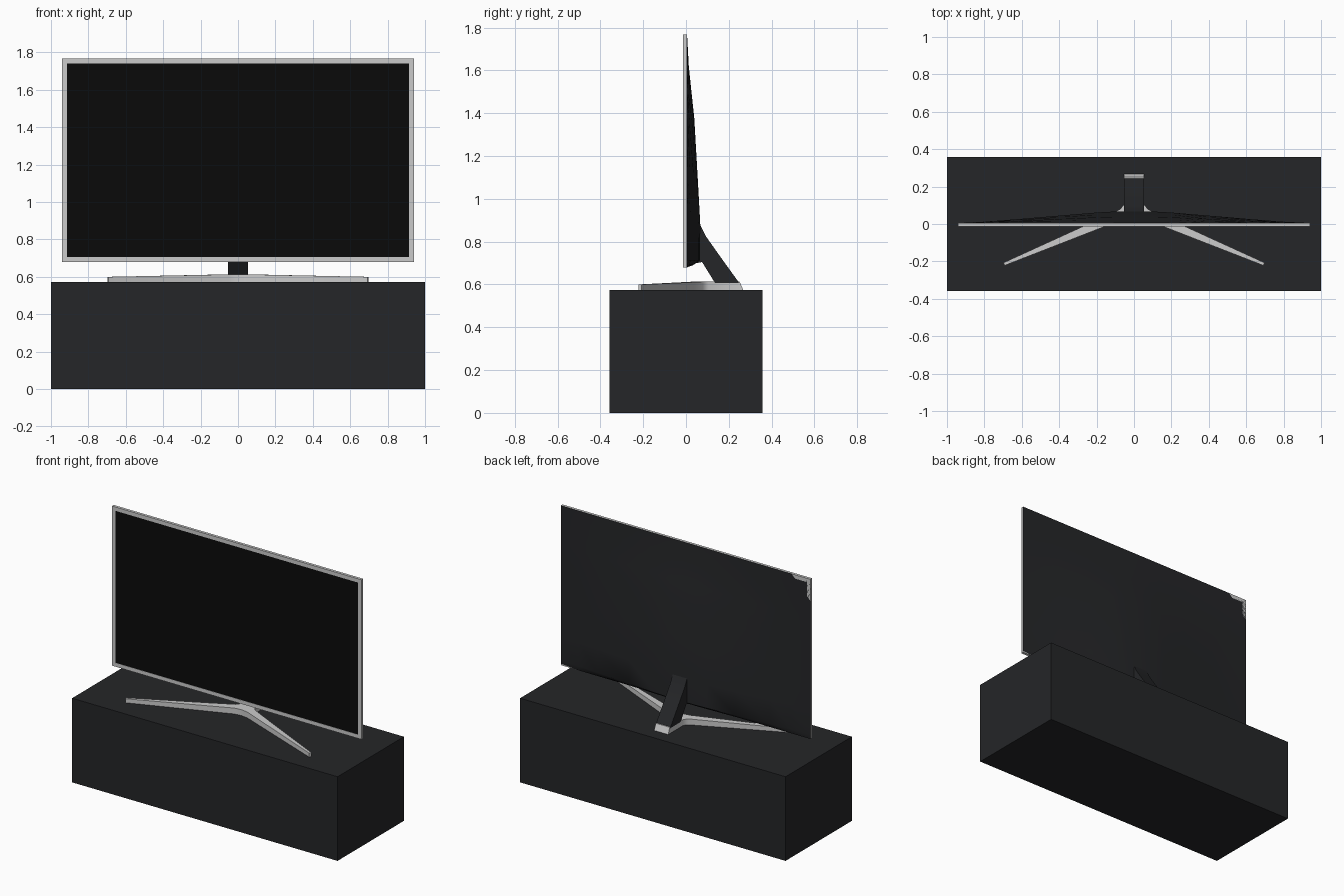
import bpy, bmesh

if "Cube" in bpy.data.objects:
    bpy.data.objects.remove(bpy.data.objects["Cube"])


def material(name, c):
    m = bpy.data.materials.new(name)
    m.diffuse_color = (*c, 1)
    m.use_nodes = True
    m.node_tree.nodes["Principled BSDF"].inputs["Base Color"].default_value = m.diffuse_color
    return m


DARK = material("dark_plastic", (0.018, 0.019, 0.021))
BLACK = material("screen_black", (0.003, 0.003, 0.003))
SILVER = material("silver", (0.65, 0.65, 0.65))


def make(name, verts, faces, mat, smooth=None):
    me = bpy.data.meshes.new(name)
    me.from_pydata(verts, [], faces)
    bm = bmesh.new()
    bm.from_mesh(me)
    bmesh.ops.recalc_face_normals(bm, faces=bm.faces)
    bm.to_mesh(me)
    bm.free()
    me.materials.append(mat)
    ob = bpy.data.objects.new(name, me)
    bpy.context.collection.objects.link(ob)
    if smooth:
        bpy.ops.object.select_all(action='DESELECT')
        bpy.context.view_layer.objects.active = ob
        ob.select_set(True)
        bpy.ops.object.shade_smooth_by_angle(angle=smooth)
    return ob


def box(name, lo, hi, mat):
    v = [(x, y, z) for x in (lo[0], hi[0]) for y in (lo[1], hi[1]) for z in (lo[2], hi[2])]
    f = [(0, 1, 3, 2), (4, 6, 7, 5), (0, 4, 5, 1), (2, 3, 7, 6), (0, 2, 6, 4), (1, 5, 7, 3)]
    return make(name, v, f, mat)


def lerp(pts, t):
    for (a, va), (b, vb) in zip(pts, pts[1:]):
        if t <= b:
            return va + (vb - va) * (t - a) / (b - a)
    return pts[-1][1]


TOP = 0.573     # cabinet top
HW, Z0, Z1 = 0.94, 0.68, 1.767
RIM, YF, YB = 0.026, -0.014, 0.005

# Cabinet
box("cabinet", (-1, -0.357, 0), (1, 0.357, TOP), DARK)

# Screen frame: four rectangular loops joined into a ring
verts = []
for inset, y in ((0, YF), (RIM, YF), (RIM, YB), (0, YB)):
    w, a, b = HW - inset, Z0 + inset, Z1 - inset
    verts += [(-w, y, a), (w, y, a), (w, y, b), (-w, y, b)]
faces = []
for k in range(4):
    n = (k + 1) % 4
    for i in range(4):
        j = (i + 1) % 4
        faces.append((k * 4 + i, k * 4 + j, n * 4 + j, n * 4 + i))
make("screen_frame", verts, faces, SILVER)
box("screen", (-HW + RIM, YF + 0.002, Z0 + RIM), (HW - RIM, YB - 0.001, Z1 - RIM), BLACK)

# Back shell: bulges towards the lower middle
across = [(0, 1), (0.1, 1), (0.2, 0.91), (0.4, 0.64), (0.65, 0.3), (0.8, 0.12), (HW, 0)]
upward = [(Z0, 0), (0.69, 0.45), (0.712, 0.97), (0.876, 1), (1.1, 0.8), (1.38, 0.54),
          (1.5, 0.33), (1.62, 0.13), (Z1, 0)]
xs = [-p[0] for p in across[:0:-1]] + [p[0] for p in across]
verts = [(x, YB + 0.062 * lerp(across, abs(x)) * f, z) for z, f in upward for x in xs]
n = len(xs)
faces = [(r * n + c, r * n + c + 1, (r + 1) * n + c + 1, (r + 1) * n + c)
         for r in range(len(upward) - 1) for c in range(n - 1)]
make("back_shell", verts, faces, DARK, 0.6)

# Neck: side profile swept across its width
side = [(0.05, 0.70), (0.075, 0.705), (0.135, 0.608), (0.248, 0.608),
        (0.16, 0.73), (0.095, 0.822), (0.08, 0.85), (0.066, 0.88), (0.05, 0.88)]
n = len(side)
verts = [(x, y, z) for x in (-0.054, 0.054) for y, z in side]
faces = [tuple(range(n)), tuple(range(n, 2 * n))]
faces += [(i, (i + 1) % n, n + (i + 1) % n, n + i) for i in range(n)]
make("neck", verts, faces, DARK, 0.5)

# Stand base: right half (hub, leg and rear stem), mirrored
outline = [(0, 0.035, 0.613), (0.05, 0.028, 0.613), (0.692, -0.222, 0.6),
           (0.698, -0.207, 0.6), (0.24, 0.002, 0.609), (0.075, 0.078, 0.613),
           (0.053, 0.105, 0.613), (0.053, 0.25, 0.615), (0, 0.25, 0.615), (0, 0.105, 0.613)]
n = len(outline)
verts = outline + [(x, y + (0.018 if y == 0.25 else 0), TOP) for x, y, z in outline]
tops = [(0, 1, 5, 6, 9), (1, 2, 3, 4, 5), (9, 6, 7, 8)]
faces = tops + [tuple(n + i for i in reversed(f)) for f in tops]
faces += [(i, i + 1, n + i + 1, n + i) for i in range(8)]
base = make("stand_base", verts, faces, SILVER, 0.7)
base.modifiers.new("mirror", 'MIRROR').use_clip = True
